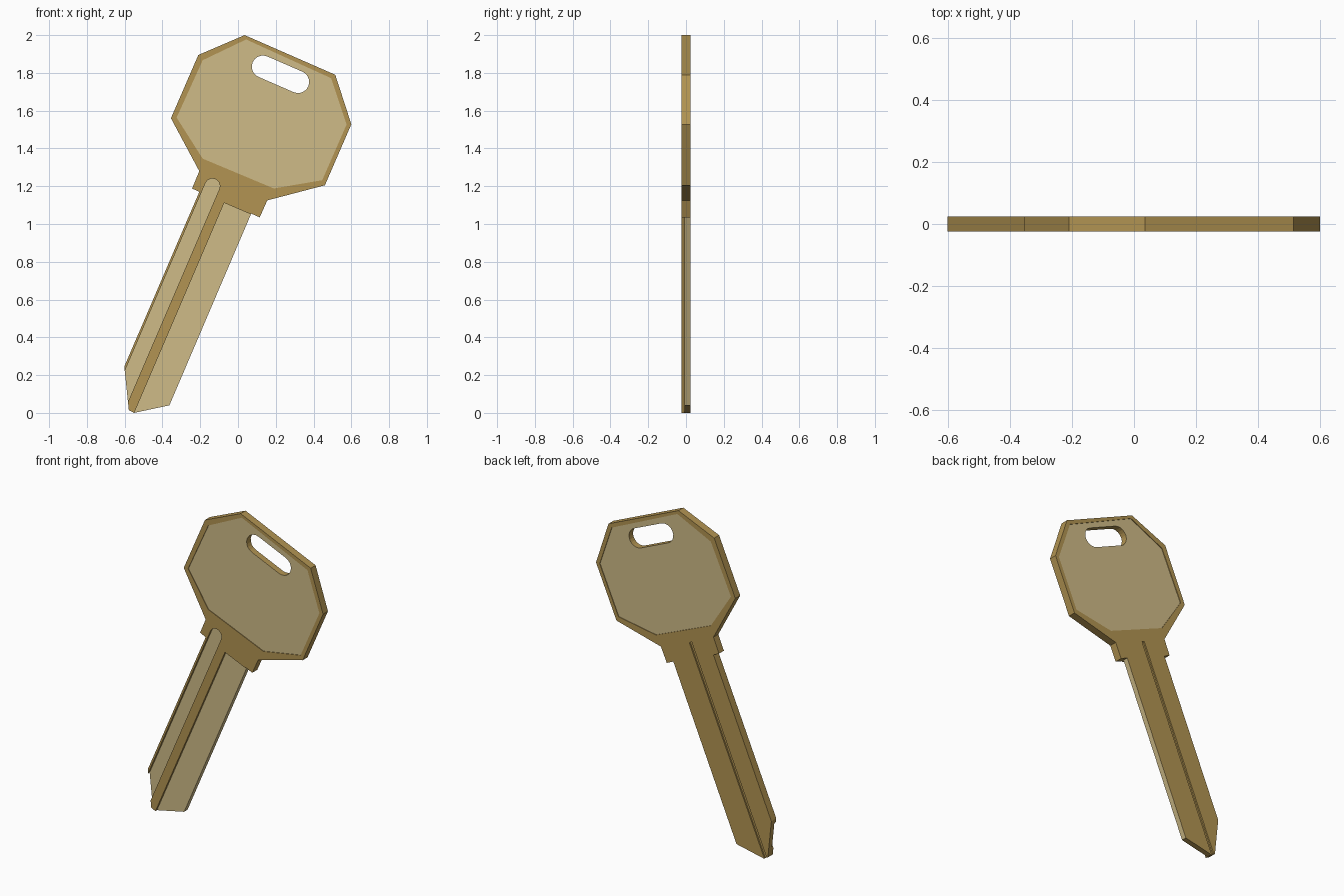
import bpy, bmesh, math
from mathutils import Vector

if "Cube" in bpy.data.objects:
    bpy.data.objects.remove(bpy.data.objects["Cube"])

T = 0.024                                  # half thickness
A = math.atan2(0.394, 0.919)               # lean of the key
P = Vector((math.cos(A), -math.sin(A)))    # across the blade
D = Vector((math.sin(A), math.cos(A)))     # along the blade


def material(name, srgb):
    m = bpy.data.materials.new(name)
    lin = [((c / 255 + 0.055) / 1.055) ** 2.4 for c in srgb]
    m.diffuse_color = (*lin, 1)
    m.use_nodes = True
    m.node_tree.nodes["Principled BSDF"].inputs["Base Color"].default_value = m.diffuse_color
    return m


brass = material("brass", (178, 148, 82))
pale = material("pale brass", (207, 187, 135))


def prism(name, pts, y0, y1):
    """Extrude an (x, z) outline from y0 to y1."""
    bm = bmesh.new()
    f = bm.faces.new([bm.verts.new((x, y0, z)) for x, z in pts])
    ext = bmesh.ops.extrude_face_region(bm, geom=[f])["geom"]
    for v in ext:
        if isinstance(v, bmesh.types.BMVert):
            v.co.y = y1
    bmesh.ops.recalc_face_normals(bm, faces=bm.faces)
    me = bpy.data.meshes.new(name)
    bm.to_mesh(me)
    bm.free()
    ob = bpy.data.objects.new(name, me)
    bpy.context.collection.objects.link(ob)
    return ob


def blade_pts(pd):
    return [tuple(P * p + D * d) for p, d in pd]


def arc(cp, cd, r, a0, a1, n=10):
    return [(cp + r * math.cos(a0 + (a1 - a0) * i / n),
             cd + r * math.sin(a0 + (a1 - a0) * i / n)) for i in range(n + 1)]


# Whole key blank: bow, shoulders and blade
key = prism("key", [
    (0.035, 2.0), (0.515, 1.79), (0.60, 1.528), (0.46, 1.205), (0.155, 1.125),
    (0.115, 1.035), (0.07, 1.055), (-0.363, 0.04), (-0.551, 0.0), (-0.578, 0.015),
    (-0.602, 0.245), (-0.205, 1.17), (-0.243, 1.188), (-0.205, 1.28),
    (-0.355, 1.56), (-0.21, 1.895)], -T, T)
key.data.materials.append(brass)
key.data.materials.append(pale)

# Recessed panels on both sides of the bow
panel = [(0.043, 1.977), (0.493, 1.772), (0.575, 1.527), (0.446, 1.232),
         (0.19, 1.188), (-0.187, 1.346), (-0.325, 1.563), (-0.187, 1.867)]
cutters = [prism("panel_cutter", panel, s * (T - 0.004), s * 0.1) for s in (-1, 1)]

# Key ring slot
c1, c2 = Vector((0.132, 1.833)), Vector((0.318, 1.752))
q = [(P.dot(c), D.dot(c)) for c in (c1, c2)]
h = math.pi / 2
cutters.append(prism("slot_cutter", blade_pts(
    arc(*q[0], 0.059, h, 3 * h) + arc(*q[1], 0.059, -h, h)), -0.1, 0.1))

# Wide milled step and round-ended groove on the front of the blade
cutters.append(prism("step_cutter", blade_pts(
    [(-0.505, -0.4), (-0.33, -0.4), (-0.33, 0.993), (-0.505, 0.993)]), -0.1, -0.009))
cutters.append(prism("groove_cutter", blade_pts(
    [(-0.638, -0.4), (-0.558, -0.4)] + arc(-0.598, 1.05, 0.04, 0, math.pi)), -0.1, -0.009))

# Thin groove on the back
cutters.append(prism("back_groove_cutter", blade_pts(
    [(-0.528, -0.4), (-0.510, -0.4), (-0.510, 1.09), (-0.528, 1.09)]), T - 0.009, 0.1))

bpy.context.view_layer.objects.active = key
for c in cutters:
    c.hide_render = True
    m = key.modifiers.new(c.name, "BOOLEAN")
    m.operation, m.solver, m.object = "DIFFERENCE", "EXACT", c
    bpy.ops.object.modifier_apply(modifier=m.name)
for c in cutters:
    bpy.data.objects.remove(c)

# Pale brass on recessed faces and the blade's cutting edge
for f in key.data.polygons:
    n, c = f.normal, f.center
    recessed = abs(n.y) > 0.9 and abs(c.y) < T - 0.002 and not (c.y > 0 and c.z < 1.2)
    across = Vector((c.x, c.z)).dot(P)
    edge = n.x * P.x + n.z * P.y > 0.98 and abs(across + 0.351) < 0.01 and c.z < 1.04
    f.material_index = 1 if recessed or edge else 0
